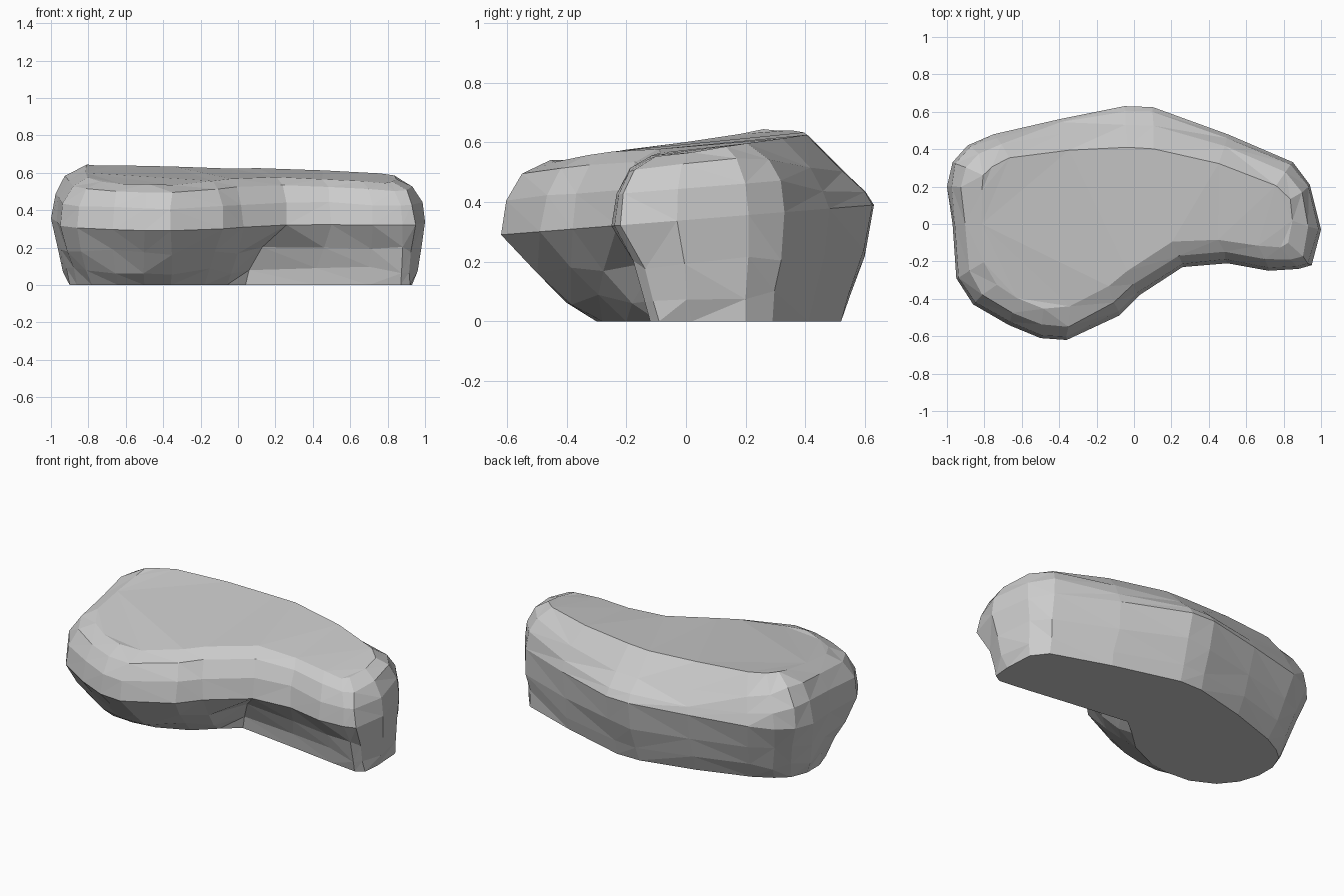
import bpy, bmesh, math, random

if "Cube" in bpy.data.objects:
    bpy.data.objects.remove(bpy.data.objects["Cube"])

random.seed(4)

# Matching outlines (same point order, starting at the left end, clockwise from above)
MID = [(-1, .2), (-.97, .33), (-.89, .42), (-.75, .48), (-.4, .56), (-.05, .63), (.1, .625),
       (.5, .48), (.85, .33), (.94, .21), (1, -.03), (.95, -.22), (.88, -.24), (.72, -.25),
       (.5, -.21), (.26, -.23), (.03, -.38), (-.08, -.49), (-.36, -.62), (-.5, -.61),
       (-.67, -.54), (-.86, -.43), (-.95, -.29), (-.97, 0)]
BASE = [(-.9, .12), (-.86, .22), (-.79, .28), (-.68, .34), (-.38, .44), (-.05, .52), (.1, .52),
        (.5, .41), (.85, .29), (.92, .2), (.93, .02), (.92, -.09), (.87, -.12), (.7, -.1),
        (.42, -.06), (.04, -.01), (-.06, -.09), (-.18, -.2), (-.36, -.28), (-.5, -.3),
        (-.64, -.29), (-.78, -.22), (-.86, -.12), (-.9, 0)]
TOP = [(-.82, .18), (-.81, .26), (-.76, .31), (-.66, .35), (-.35, .4), (-.04, .41), (.1, .4),
       (.46, .32), (.76, .21), (.83, .13), (.85, .02), (.83, -.1), (.78, -.13), (.66, -.12),
       (.45, -.08), (.2, -.1), (-.04, -.25), (-.14, -.33), (-.34, -.44), (-.48, -.45),
       (-.62, -.4), (-.74, -.32), (-.8, -.21), (-.82, 0)]


def top_z(x, y):
    return .605 + .15 * y - .05 * max(x, 0) - .3 * max(y - .28, 0)


def jitter(a):
    return random.uniform(-a, a)


bm = bmesh.new()
rings = []

# Lower flank: tapers from the widest line in to the flat base
for f in (0, .25, .6, 1):
    ring = []
    for (bx, by), (mx, my) in zip(BASE, MID):
        under_arm = mx > .2 and my < -.1
        k = f ** (1.7 if under_arm else .85)
        a = .009 if 0 < f < 1 else 0
        z = (.34 + .08 * my) * f
        ring.append(bm.verts.new((bx + (mx - bx) * k + jitter(a),
                                  by + (my - by) * k + jitter(a), z + jitter(a * 2))))
    rings.append(ring)

# Upper flank: rounds over to the sloping top, flatter along the back
for deg in (28, 55, 90):
    s, c = math.sin(math.radians(deg)), math.cos(math.radians(deg))
    ring = []
    for (mx, my), (tx, ty) in zip(MID, TOP):
        z0 = .34 + .08 * my
        flat = min(max((my - .3) / .25, 0), 1) * .85
        rise = s + (1 - c - s) * flat
        ring.append(bm.verts.new((tx + (mx - tx) * c + jitter(.007),
                                  ty + (my - ty) * c + jitter(.007),
                                  z0 + (top_z(tx, ty) - z0) * rise + jitter(.005))))
    rings.append(ring)

n = len(MID)
for lo, hi in zip(rings, rings[1:]):
    for i in range(n):
        j = (i + 1) % n
        bm.faces.new((lo[i], lo[j], hi[j], hi[i]))

# Flat underside and broad top
bm.faces.new(rings[0])
bm.faces.new(rings[-1])
bmesh.ops.triangulate(bm, faces=bm.faces[:], ngon_method='BEAUTY')
bmesh.ops.recalc_face_normals(bm, faces=bm.faces[:])

mesh = bpy.data.meshes.new("rock")
bm.to_mesh(mesh)
bm.free()
rock = bpy.data.objects.new("rock", mesh)
bpy.context.collection.objects.link(rock)
